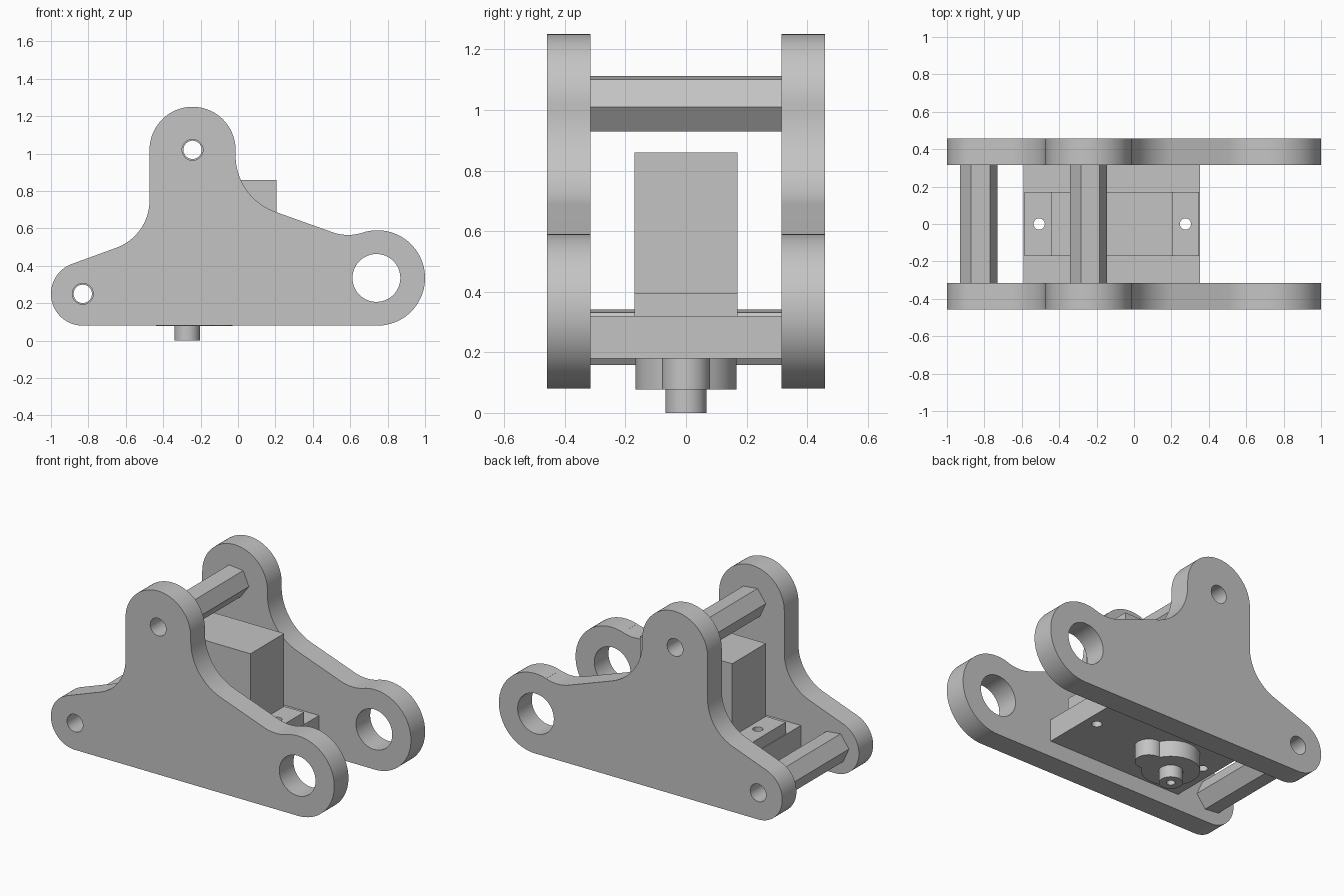
import bpy, bmesh
from math import radians, cos, sin, pi
from mathutils import Matrix

if "Cube" in bpy.data.objects:
    bpy.data.objects.remove(bpy.data.objects["Cube"], do_unlink=True)

GREY = (0.55, 0.55, 0.55, 1.0)
grey = bpy.data.materials.new("plain grey")
grey.use_nodes = True
grey.diffuse_color = GREY
grey.node_tree.nodes["Principled BSDF"].inputs["Base Color"].default_value = GREY


def arc(cx, cy, r, start, end, steps=24):
    angles = [radians(start + (end - start) * i / steps) for i in range(steps + 1)]
    return [(cx + r * cos(a), cy + r * sin(a)) for a in angles]


def circle(cx, cy, r, sides=48, turn=0):
    return arc(cx, cy, r, turn, turn + 360, sides)[:-1]


def rect(x0, x1, half):
    return [(x0, -half), (x1, -half), (x1, half), (x0, half)]


def prism(name, loops, low, high, upright=False):
    """Extrude an outline with holes along z, or along y when upright."""
    curve = bpy.data.curves.new(name, "CURVE")
    curve.dimensions = "2D"
    curve.fill_mode = "BOTH"
    curve.extrude = (high - low) / 2
    for loop in loops:
        spline = curve.splines.new("POLY")
        spline.points.add(len(loop) - 1)
        for point, (x, y) in zip(spline.points, loop):
            point.co = (x, y, 0, 1)
        spline.use_cyclic_u = True
    temp = bpy.data.objects.new(name + " outline", curve)
    bpy.context.collection.objects.link(temp)
    deps = bpy.context.evaluated_depsgraph_get()
    mesh = bpy.data.meshes.new_from_object(temp.evaluated_get(deps))
    bpy.data.objects.remove(temp, do_unlink=True)
    bpy.data.curves.remove(curve)

    mid = (low + high) / 2
    if upright:
        mesh.transform(Matrix.Translation((0, mid, 0)) @ Matrix.Rotation(pi / 2, 4, "X"))
    else:
        mesh.transform(Matrix.Translation((0, 0, mid)))
    bm = bmesh.new()
    bm.from_mesh(mesh)
    bmesh.ops.remove_doubles(bm, verts=bm.verts, dist=0.0001)
    bmesh.ops.recalc_face_normals(bm, faces=bm.faces)
    bm.to_mesh(mesh)
    bm.free()
    mesh.name = name
    mesh.materials.clear()
    mesh.materials.append(grey)
    obj = bpy.data.objects.new(name, mesh)
    bpy.context.collection.objects.link(obj)
    bpy.ops.object.select_all(action="DESELECT")
    obj.select_set(True)
    bpy.context.view_layer.objects.active = obj
    bpy.ops.object.shade_smooth_by_angle(angle=radians(30))
    return obj


# Side plates: three rounded lobes joined by fillets
INNER, OUTER = 0.315, 0.458
TOP, REAR, FRONT = (-0.243, 1.02), (-0.83, 0.25), (0.745, 0.335)
outline = (arc(*FRONT, 0.255, -90, 108, 48)
           + arc(0.589, 0.815, 0.25, -72, -109.5)
           + arc(0.307, 0.99, 0.32, -109.5, -180)
           + arc(*TOP, 0.23, 0, 180, 48)
           + arc(-0.743, 0.75, 0.27, 0, -70)
           + arc(*REAR, 0.17, 110, 270, 40))
plate_loops = [outline, circle(*TOP, 0.056), circle(*REAR, 0.056),
               circle(0.74, 0.335, 0.128)]
prism("front_side_plate", plate_loops, -OUTER, -INNER, upright=True)
prism("back_side_plate", plate_loops, INNER, OUTER, upright=True)

# Hexagonal spacers, bored through
for name, centre in (("top_spacer", TOP), ("rear_spacer", REAR)):
    prism(name, [circle(*centre, 0.1, 6, -6), circle(*centre, 0.049)],
          -INNER, INNER, upright=True)

# Mounting plate with an opening for the motor body
SCREWS = (-0.507, 0.275)
BODY = (-0.445, 0.207)
prism("mounting_plate",
      [rect(-0.59, 0.352, INNER), rect(*BODY, 0.17)]
      + [circle(x, 0, 0.03, 32) for x in SCREWS], 0.18, 0.32)

# Motor body and its two screw ears
prism("motor_body", [rect(*BODY, 0.17)], 0.18, 0.86)
ears = (("left_ear", BODY[1], 0.347, SCREWS[1]), ("right_ear", -0.585, BODY[0], SCREWS[0]))
for name, x0, x1, screw in ears:
    prism(name, [rect(x0, x1, 0.17), circle(screw, 0, 0.03, 32)], 0.32, 0.395)

# Gear housing under the body, and the hollow output shaft
housing = arc(-0.272, 0, 0.167, 28, 332, 48) + arc(-0.11, 0, 0.08, -100, 100)
prism("gear_housing", [housing], 0.077, 0.18)
prism("output_shaft", [circle(-0.272, 0, 0.068), circle(-0.272, 0, 0.025, 24)], 0, 0.077)
